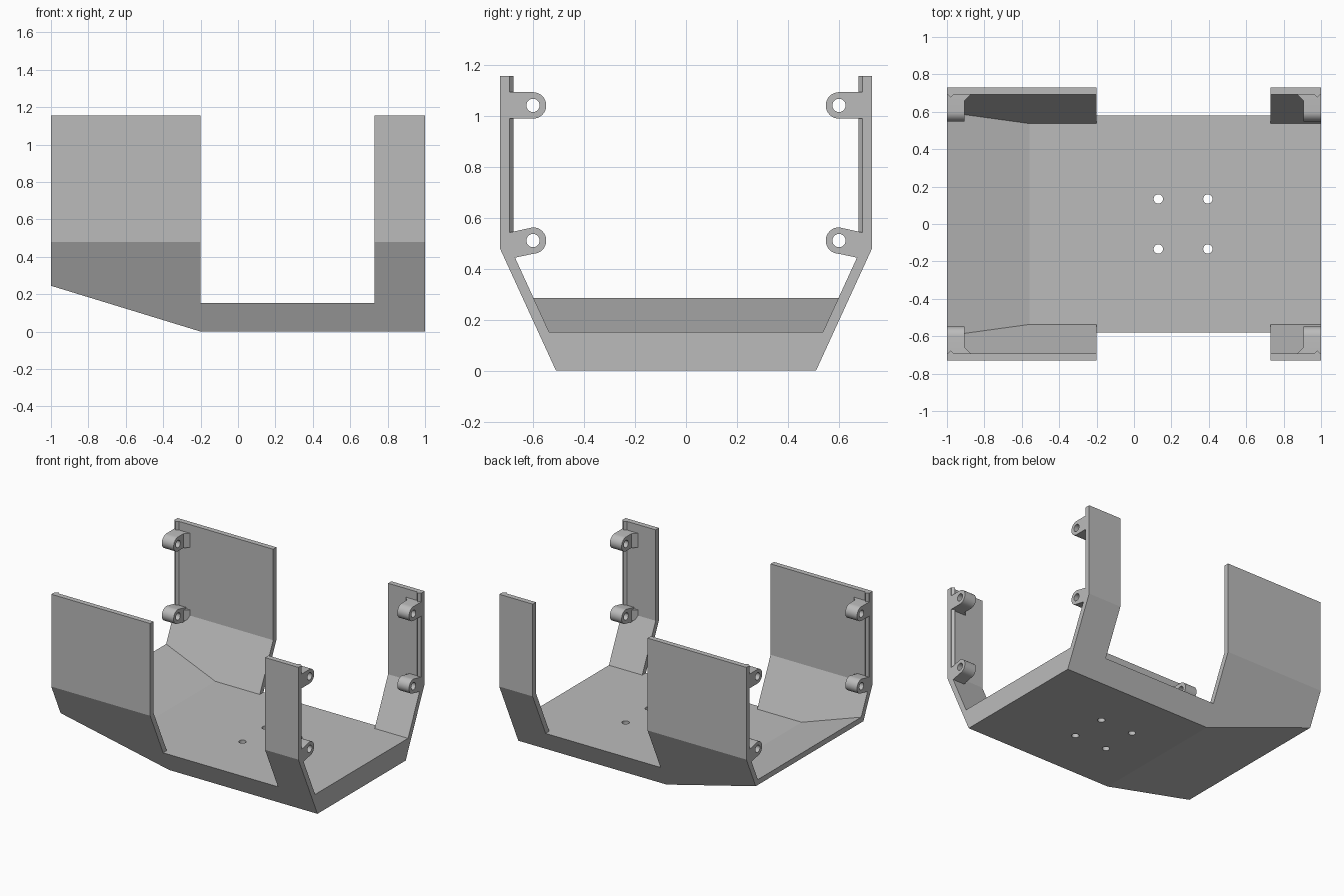
import bpy, math

cube = bpy.data.objects.get("Cube")
if cube:
    bpy.data.objects.remove(cube, do_unlink=True)

grey = bpy.data.materials.new("plain grey")
grey.use_nodes = True
COLOR = (0.5, 0.5, 0.5, 1)
grey.diffuse_color = COLOR
grey.node_tree.nodes["Principled BSDF"].inputs["Base Color"].default_value = COLOR


def prism(name, outline, axis, lo, hi):
    """Extrude a closed 2D outline along one axis (0=x, 1=y, 2=z)."""
    def place(p, t):
        c = list(p)
        c.insert(axis, t)
        return c
    n = len(outline)
    verts = [place(p, t) for t in (lo, hi) for p in outline]
    faces = [list(range(n))[::-1], list(range(n, 2 * n))]
    faces += [[i, (i + 1) % n, (i + 1) % n + n, i + n] for i in range(n)]
    mesh = bpy.data.meshes.new(name)
    mesh.from_pydata(verts, [], faces)
    mesh.materials.append(grey)
    ob = bpy.data.objects.new(name, mesh)
    bpy.context.collection.objects.link(ob)
    # make normals face outward
    bpy.context.view_layer.objects.active = ob
    bpy.ops.object.select_all(action='DESELECT')
    ob.select_set(True)
    bpy.ops.object.mode_set(mode='EDIT')
    bpy.ops.mesh.select_all(action='SELECT')
    bpy.ops.mesh.normals_make_consistent(inside=False)
    bpy.ops.object.mode_set(mode='OBJECT')
    return ob


def combine(ob, other, operation):
    """Apply a boolean and discard the helper."""
    mod = ob.modifiers.new("cut", 'BOOLEAN')
    mod.operation, mod.solver, mod.object = operation, 'EXACT', other
    bpy.context.view_layer.objects.active = ob
    bpy.ops.object.modifier_apply(modifier=mod.name)
    bpy.data.objects.remove(other, do_unlink=True)


def circle(u, v, r, n=32):
    return [(u + r * math.cos(2 * math.pi * i / n), v + r * math.sin(2 * math.pi * i / n))
            for i in range(n)]


def mirrored(half):
    return half + [(-y, z) for y, z in reversed(half)]


# Tray body: faceted hull with a ramped nose
TOP, FLOOR = 1.155, 0.152
body = prism("tray_body", mirrored([(0.51, 0), (0.73, 0.48), (0.73, TOP)]), 0, -1, 1)
combine(body, prism("nose_cut", [(-0.2, 0), (-1.2, 0.306), (-1.2, -0.2), (-0.2, -0.2)], 1, -1, 1),
        'DIFFERENCE')

# Hollow interior, following the hull with a sloped floor at the nose
cavity = prism("cavity", mirrored([(0.4675, 0), (0.692, 0.49), (0.692, 1.4)]), 0, -1.2, 1.2)
combine(cavity, prism("floor_line", [(-1.3, 0.374), (-0.56, FLOOR), (1.3, FLOOR),
                                     (1.3, 1.5), (-1.3, 1.5)], 1, -1, 1), 'INTERSECT')
combine(body, cavity, 'DIFFERENCE')

# Side openings between the wide and narrow wall panels
combine(body, prism("opening", [(-0.2, FLOOR), (0.73, FLOOR), (0.73, 1.5), (-0.2, 1.5)], 1, -1, 1),
        'DIFFERENCE')

# Four mounting holes through the floor
for x in (0.13, 0.395):
    for y in (-0.134, 0.134):
        combine(body, prism("hole", circle(x, y, 0.025), 2, -0.1, 0.4), 'DIFFERENCE')

# Screw lugs, corner gussets and edge lips at the four wall ends
ARC = [(0.6 + 0.052 * math.cos(a), 0.052 * math.sin(a))
       for a in (math.pi / 2 + math.pi * i / 16 for i in range(17))]
for sx, end in ((-1, "right"), (1, "left")):
    for sy, side in ((-1, "front"), (1, "back")):
        tag = side + "_" + end
        for level, z, drop in (("upper", 1.04, 0), ("lower", 0.51, 0.02)):
            root = [(0.7, z - 0.052 - drop), (0.7, z + 0.052 - drop)]
            if drop:
                root = [(0.685, z - 0.07), (0.7, z - 0.04), (0.7, z + 0.03)]
            outline = [(sy * y, v) for y, v in [(y, z + dz) for y, dz in ARC] + root]
            lo, hi = sorted((sx, sx * 0.905))
            lug = prism(level + "_lug_" + tag, outline, 0, lo, hi)
            combine(lug, prism("bore", circle(sy * 0.6, z, 0.026), 0, lo - 0.1, hi + 0.1),
                    'DIFFERENCE')
            bpy.context.view_layer.objects.active = lug
            bpy.ops.object.select_all(action='DESELECT')
            lug.select_set(True)
            bpy.ops.object.shade_smooth_by_angle(angle=math.radians(30))
            prism(level + "_gusset_" + tag,
                  [(sx * x, sy * y) for x, y in ((0.91, 0.66), (0.905, 0.66), (0.87, 0.695), (0.91, 0.7))],
                  2, z - 0.052, z + 0.052 - 1.5 * drop)
        prism("edge_lip_" + tag,
              [(sx * x, sy * y) for x, y in ((1, 0.695), (0.98, 0.677), (0.96, 0.695))],
              2, 0.48, TOP)
